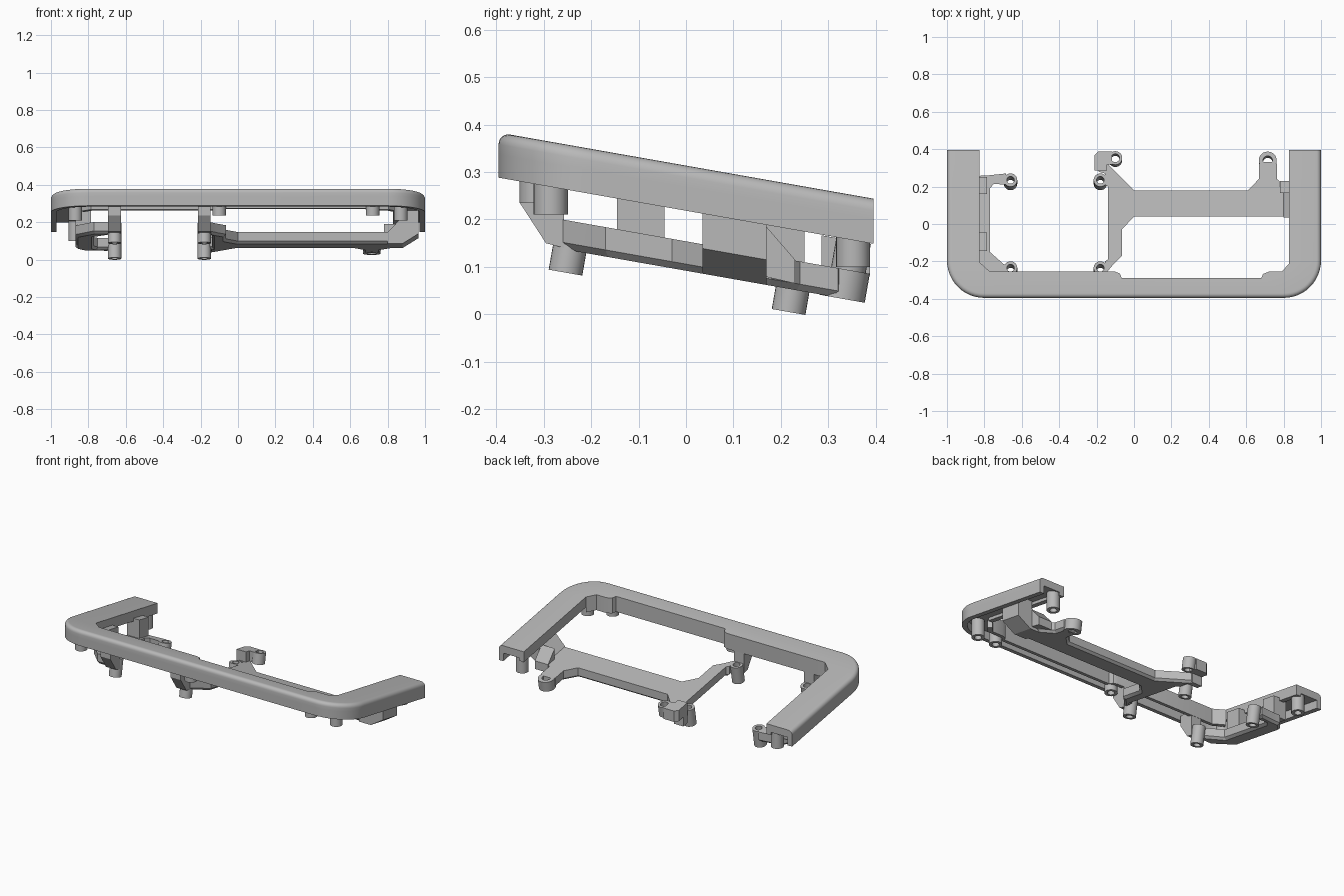
import bpy, bmesh, math
from mathutils import Matrix, Vector

cube = bpy.data.objects.get("Cube")
if cube:
    bpy.data.objects.remove(cube)

grey = bpy.data.materials.new("plain_grey")
grey.use_nodes = True
grey.diffuse_color = (0.48, 0.48, 0.48, 1)
grey.node_tree.nodes["Principled BSDF"].inputs["Base Color"].default_value = grey.diffuse_color

SLOPE = math.tan(math.radians(10))
Y = 0.395            # half depth
TOP, PLATE, BOTTOM = 0.3135, 0.268, 0.2185   # rim heights before sloping
F_TOP, F_LOW = 0.154, 0.092                  # bracket heights before sloping


def finish(bm, name, sloped=True):
    """Slope the part down towards the back and turn it into an object."""
    if sloped:
        for v in bm.verts:
            v.co.z -= SLOPE * v.co.y
    bmesh.ops.recalc_face_normals(bm, faces=bm.faces)
    mesh = bpy.data.meshes.new(name)
    bm.to_mesh(mesh)
    bm.free()
    mesh.materials.append(grey)
    obj = bpy.data.objects.new(name, mesh)
    bpy.context.collection.objects.link(obj)
    bpy.ops.object.select_all(action='DESELECT')
    obj.select_set(True)
    bpy.context.view_layer.objects.active = obj
    bpy.ops.object.shade_smooth_by_angle(angle=math.radians(30))
    return obj


def prism(name, outline, low, high, chamfer=0.0, round_top=None):
    """Extrude a plan outline; chamfer its underside or round chosen top edges."""
    bm = bmesh.new()
    base = bm.faces.new([bm.verts.new((x, y, low)) for x, y in outline])
    out = bmesh.ops.extrude_face_region(bm, geom=[base])
    for v in out["geom"]:
        if isinstance(v, bmesh.types.BMVert):
            v.co.z = high
    if chamfer:
        edges = [e for e in bm.edges if all(abs(v.co.z - low) < 1e-5 for v in e.verts)]
        bmesh.ops.bevel(bm, geom=edges, offset=chamfer, segments=1, affect='EDGES')
    if round_top:
        edges = [e for e in bm.edges if all(abs(v.co.z - high) < 1e-5 and round_top(v.co)
                                            for v in e.verts)]
        bmesh.ops.bevel(bm, geom=edges, offset=0.025, segments=5, profile=0.5, affect='EDGES')
    return finish(bm, name)


def box(x0, x1, y0, y1):
    return [(x0, y0), (x1, y0), (x1, y1), (x0, y1)]


def side_prism(name, x0, x1, outline):
    """Extrude a side (y, z) outline across x."""
    bm = bmesh.new()
    base = bm.faces.new([bm.verts.new((x0, y, z)) for y, z in outline])
    out = bmesh.ops.extrude_face_region(bm, geom=[base])
    for v in out["geom"]:
        if isinstance(v, bmesh.types.BMVert):
            v.co.x = x1
    return finish(bm, name, sloped=False)


def tube(name, x, y, low, high, tilted=False, outer=0.036, inner=0.02):
    """Hollow screw post, upright or square to the slope."""
    bm = bmesh.new()
    n = 24
    rings = []
    for r, z in ((outer, low), (outer, high), (inner, high), (inner, low)):
        rings.append([bm.verts.new((r * math.cos(math.tau * i / n),
                                    r * math.sin(math.tau * i / n), z)) for i in range(n)])
    for a in range(4):
        p, q = rings[a], rings[(a + 1) % 4]
        for i in range(n):
            j = (i + 1) % n
            bm.faces.new((p[i], p[j], q[j], q[i]))
    if tilted:
        pivot = Vector((0, 0, high))
        bmesh.ops.rotate(bm, verts=bm.verts, cent=pivot,
                         matrix=Matrix.Rotation(math.radians(-10), 3, 'X'))
        bmesh.ops.translate(bm, verts=bm.verts, vec=(x, y, -SLOPE * y))
    else:
        bmesh.ops.translate(bm, verts=bm.verts, vec=(x, y, 0))
    return finish(bm, name, sloped=False)


def outer_path(inset):
    """Open U with round front corners, from left back to right back."""
    r = 0.2 - inset
    pts = [(1 - inset, Y)]
    for sx in (1, -1):
        arc = [(sx * (0.8 + r * math.cos(t)), 0.2 - Y - r * math.sin(t))
               for t in (math.pi / 2 * i / 12 for i in range(13))]
        pts += arc if sx == 1 else arc[::-1]
    return pts + [(inset - 1, Y)]


# Rim: top plate, outer wall and inner lips
inner_left = [(0.83, Y), (0.83, -0.21), (0.79, -0.255), (0.72, -0.255),
              (0.69, -0.267), (0.68, -0.29)]
inner_right = [(-0.065, -0.29), (-0.075, -0.265), (-0.1, -0.255), (-0.77, -0.255),
               (-0.825, -0.205), (-0.825, Y)]
inner = inner_left + inner_right


def on_outside(co):
    return abs(co.x) > 0.97 or co.y < -0.36 or \
        (abs(co.x) > 0.8 and co.y < -0.195
         and math.hypot(abs(co.x) - 0.8, co.y + 0.195) > 0.18)


prism("rim_top", outer_path(0) + inner[::-1], PLATE, TOP, round_top=on_outside)
prism("rim_outer_wall", outer_path(0) + outer_path(0.03)[::-1], BOTTOM, PLATE)
front_lip = inner[1:-1]
prism("rim_front_lip", front_lip + [(x * 1.02, y - 0.025) for x, y in front_lip[::-1]],
      BOTTOM, PLATE)
for side, x in (("left", 0.845), ("right", -0.84)):
    prism(side + "_arm_lip", box(x - 0.015, x + 0.015, -0.21, Y), 0.25, PLATE)

# Screw posts under the rim
for side, x in (("left", 0.87), ("right", -0.87)):
    tube(side + "_front_post", x, -0.285, 0.21, PLATE + SLOPE * 0.285)
    tube(side + "_back_post", x, 0.352, 0.10, PLATE - SLOPE * 0.352)
for side, x in (("left", 0.72), ("right", -0.1)):
    tube(side + "_rim_post", x, -0.315, 0.235, PLATE + SLOPE * 0.315)

# Main bracket: cross beam, upright beam and branches in one plate
main = [(0.83, 0.04), (0, 0.04), (-0.065, -0.03), (-0.065, -0.17), (-0.11, -0.215),
        (-0.155, -0.27), (-0.155, -0.2), (-0.14, -0.19), (-0.14, 0.2), (-0.155, 0.21),
        (-0.155, 0.27), (-0.19, 0.28), (-0.19, 0.32), (-0.14, 0.32), (0, 0.18),
        (0.61, 0.18), (0.667, 0.24), (0.667, 0.32), (0.69, 0.332), (0.74, 0.332),
        (0.765, 0.32), (0.765, 0.24), (0.83, 0.18)]
prism("main_bracket", main, F_LOW, F_TOP, chamfer=0.014)
tube("main_bracket_eye", 0.715, 0.34, F_LOW, F_TOP, tilted=True, outer=0.048, inner=0.025)

# Rising end joining the cross beam to the left arm
bm = bmesh.new()
profile = [(0.8, F_TOP), (0.8, F_LOW), (0.88, F_LOW), (0.965, 0.145), (0.965, 0.27),
           (0.87, 0.27), (0.87, 0.225)]
face = bm.faces.new([bm.verts.new((x, 0.035, z)) for x, z in profile])
out = bmesh.ops.extrude_face_region(bm, geom=[face])
for v in out["geom"]:
    if isinstance(v, bmesh.types.BMVert):
        v.co.y = 0.17
finish(bm, "left_riser")
side_prism("left_riser_gusset", 0.78, 0.87,
           [(0.165, 0.19), (0.165, 0.08), (0.23, 0.065), (0.23, 0.115)])

# Raised tab at the back of the main bracket
prism("raised_tab_stem", box(-0.21, -0.145, 0.285, 0.325), F_LOW, 0.217)
prism("raised_tab", [(-0.21, 0.318), (-0.118, 0.318), (-0.118, 0.388), (-0.19, 0.388),
                     (-0.21, 0.37)], 0.15, 0.217)
tube("raised_tab_eye", -0.1, 0.353, 0.15, 0.217, tilted=True, outer=0.037, inner=0.023)

# Right bracket below the right arm, with its two tabs
right = [(-0.685, 0.27), (-0.78, 0.26), (-0.82, 0.26), (-0.87, 0.2), (-0.87, -0.16),
         (-0.77, -0.27), (-0.685, -0.27), (-0.685, -0.225), (-0.77, -0.15),
         (-0.77, 0.19), (-0.75, 0.215), (-0.685, 0.21)]
prism("right_bracket", right, F_LOW, F_TOP, chamfer=0.014)
for label, y0, y1 in (("front", -0.145, -0.045), ("back", 0.16, 0.25)):
    prism("right_" + label + "_tab", box(-0.87, -0.785, y0, y1), F_TOP - 0.01, PLATE)

# Tilted posts through the brackets and webs up to the front rim
for label, x in (("main", -0.18), ("right", -0.66)):
    tube(label + "_lower_front_post", x, -0.235, 0.045, F_TOP, tilted=True)
    tube(label + "_lower_back_post", x, 0.235, 0.045, F_TOP, tilted=True)
    side_prism(label + "_front_web", x - 0.034, x + 0.034,
               [(-0.35, 0.3), (-0.35, 0.235), (-0.295, 0.15), (-0.257, 0.14), (-0.257, 0.3)])
